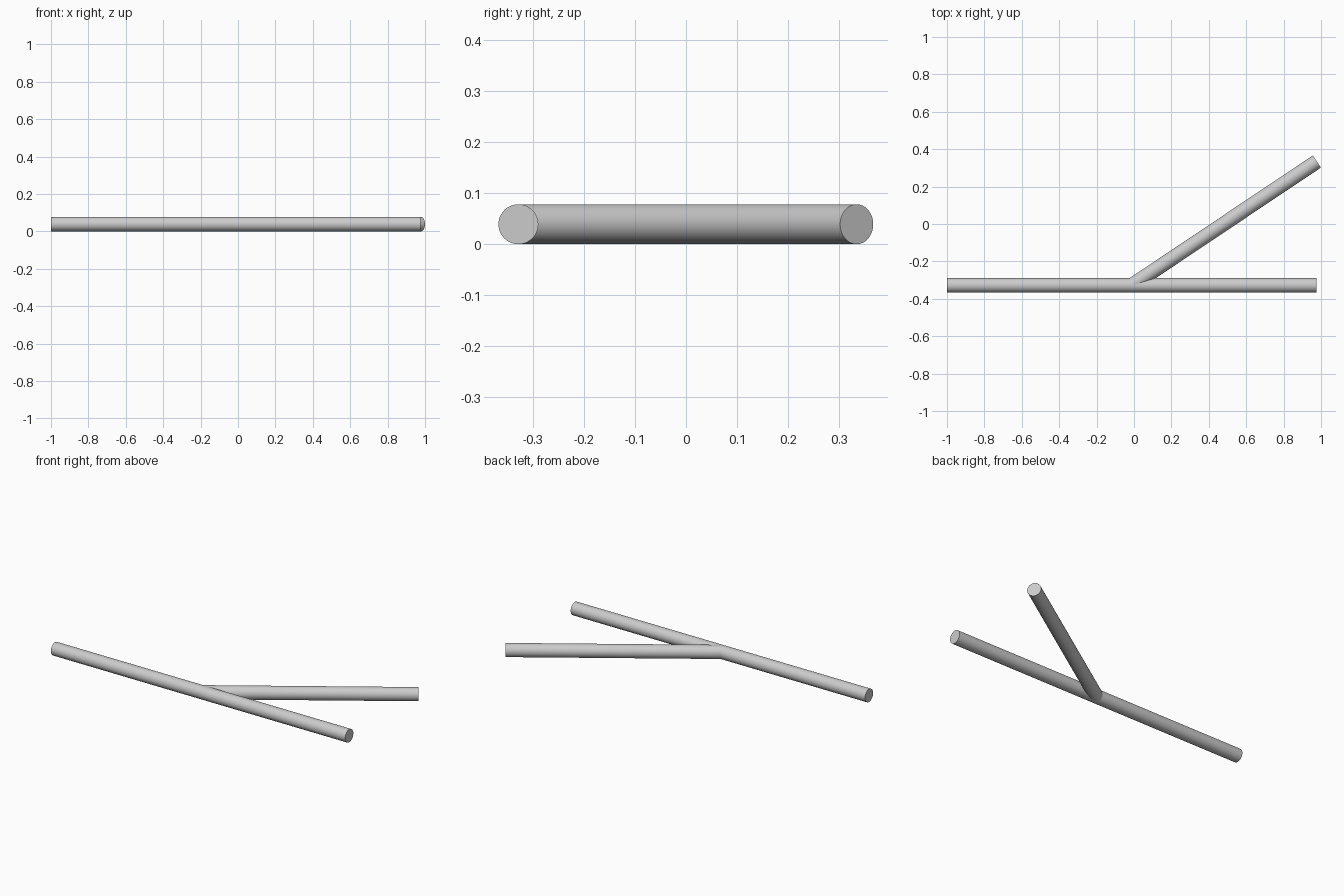
import bpy
import math
from mathutils import Vector

if "Cube" in bpy.data.objects:
    bpy.data.objects.remove(bpy.data.objects["Cube"], do_unlink=True)

RADIUS = 0.039

# Plain grey for the whole fitting
grey = bpy.data.materials.new("grey")
grey.use_nodes = True
colour = (0.6, 0.6, 0.6, 1)
grey.diffuse_color = colour
grey.node_tree.nodes["Principled BSDF"].inputs["Base Color"].default_value = colour


def rod(name, start, end):
    """Closed round rod lying on the ground between two plan points."""
    a, b = (Vector((*p, RADIUS)) for p in (start, end))
    axis = b - a
    bpy.ops.mesh.primitive_cylinder_add(
        vertices=64, radius=RADIUS, depth=axis.length, location=(a + b) / 2,
        rotation=(0, math.pi / 2, math.atan2(axis.y, axis.x)))
    obj = bpy.context.object
    obj.name = name
    obj.data.materials.append(grey)
    bpy.ops.object.shade_smooth_by_angle(angle=math.radians(30))
    return obj


# Straight run along the front
rod("main_pipe", (-1, -0.328), (0.977, -0.328))

# Side branch leaving the middle of the run
rod("branch_pipe", (-0.0115, -0.328), (0.978, 0.334))
